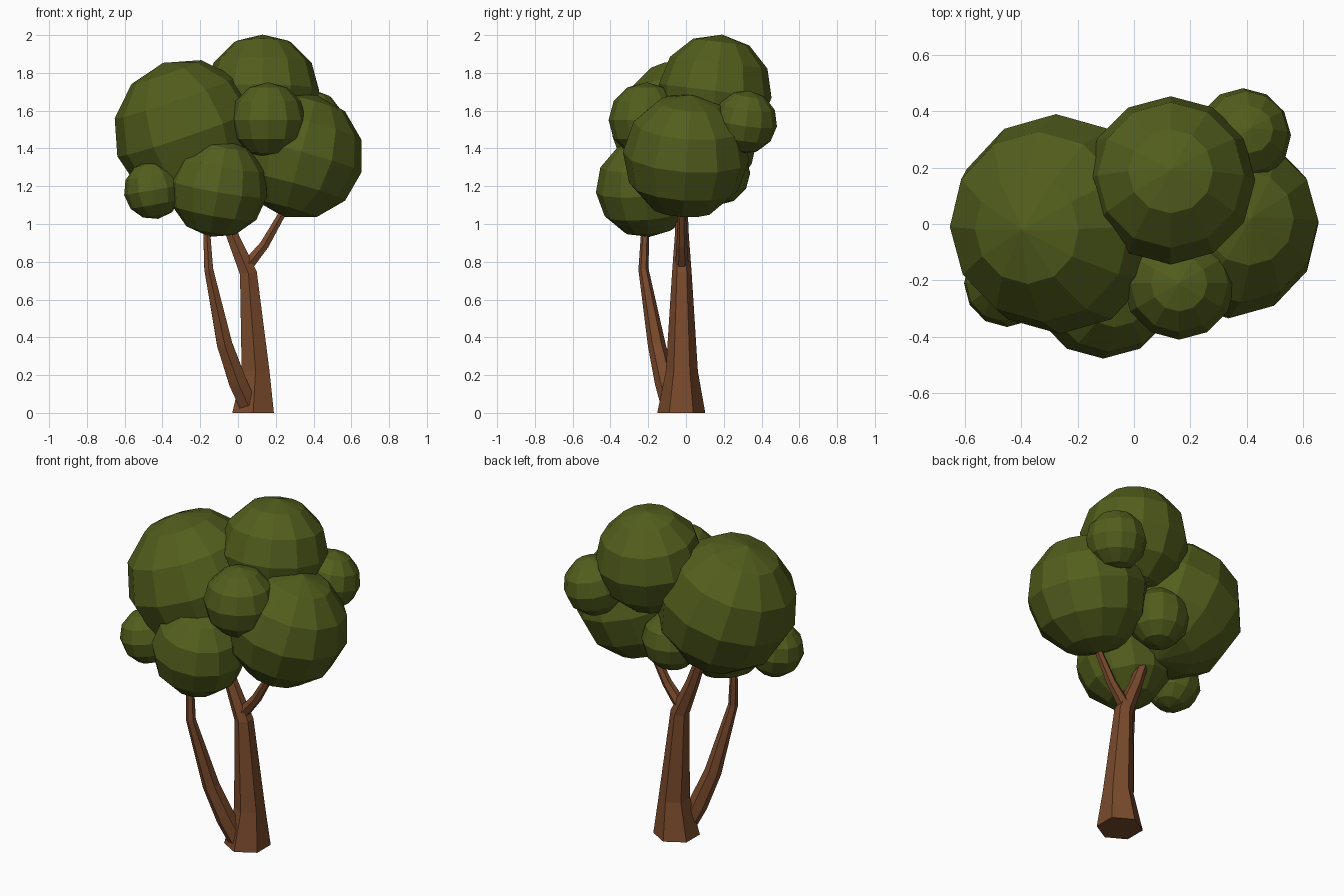
import bpy, bmesh
from math import radians, cos, sin, pi
from mathutils import Vector, Matrix, Euler

if "Cube" in bpy.data.objects:
    bpy.data.objects.remove(bpy.data.objects["Cube"])


def material(name, color):
    m = bpy.data.materials.new(name)
    m.diffuse_color = (*color, 1)
    m.use_nodes = True
    m.node_tree.nodes["Principled BSDF"].inputs["Base Color"].default_value = m.diffuse_color
    return m


BARK = material("bark", (0.19, 0.068, 0.025))
LEAF = material("leaf", (0.085, 0.112, 0.012))


def add_object(name, bm, mat):
    bmesh.ops.recalc_face_normals(bm, faces=bm.faces[:])
    mesh = bpy.data.meshes.new(name)
    bm.to_mesh(mesh)
    bm.free()
    mesh.materials.append(mat)
    obj = bpy.data.objects.new(name, mesh)
    bpy.context.collection.objects.link(obj)
    return obj


def limb(name, path, flat_start=False, sides=6):
    """Tapered six-sided tube through (x, y, z, radius) points."""
    bm = bmesh.new()
    pts = [Vector(p[:3]) for p in path]
    rings = []
    for i, p in enumerate(pts):
        t = (pts[min(i + 1, len(pts) - 1)] - pts[max(i - 1, 0)]).normalized()
        if i == 0 and flat_start:
            t = Vector((0, 0, 1))
        v = Vector((0, -1, 0))
        v = (v - t * v.dot(t)).normalized()
        u = v.cross(t)
        r = path[i][3]
        rings.append([bm.verts.new(p + r * (v * cos(a) + u * sin(a)))
                      for a in (2 * pi * k / sides for k in range(sides))])
    for a, b in zip(rings, rings[1:]):
        for k in range(sides):
            n = (k + 1) % sides
            bm.faces.new((a[k], a[n], b[n], b[k]))
    bm.faces.new(rings[0])
    bm.faces.new(rings[-1])
    return add_object(name, bm, BARK)


def foliage(name, center, radius, tilt):
    """Faceted leaf ball, its pole tilted by (x, y, z) degrees."""
    bm = bmesh.new()
    rot = Euler([radians(a) for a in tilt]).to_matrix().to_4x4()
    bmesh.ops.create_uvsphere(bm, u_segments=12, v_segments=6, radius=radius,
                              matrix=Matrix.Translation(center) @ rot)
    return add_object(name, bm, LEAF)


# Trunk and its two branches
limb("trunk", [(0.08, -0.025, 0, 0.127), (0.093, -0.022, 0.22, 0.085),
               (0.055, -0.022, 0.74, 0.052), (-0.03, -0.022, 0.94, 0.037),
               (-0.085, -0.022, 1.1, 0.03)], flat_start=True)
limb("right_branch", [(0.025, -0.022, 0.75, 0.038), (0.14, -0.022, 0.89, 0.028),
                      (0.26, -0.022, 1.1, 0.02)])
limb("left_branch", [(0.05, -0.08, 0.05, 0.055), (0.0, -0.11, 0.16, 0.055),
                     (-0.07, -0.155, 0.36, 0.047), (-0.155, -0.225, 0.76, 0.027),
                     (-0.168, -0.215, 1.0, 0.02)])

# Leaf balls: name, center, radius, tilt
for args in [
    ("crown_left", (-0.27, 0.0, 1.485), 0.39, (3, -19, 0)),
    ("crown_top", (0.13, 0.155, 1.705), 0.3, (-7, 0, 0)),
    ("crown_right", (0.33, 0.0, 1.36), 0.335, (-4, 15, 0)),
    ("crown_front_low", (-0.105, -0.215, 1.19), 0.263, (5, 10, 0)),
    ("crown_front_small", (0.16, -0.21, 1.55), 0.2, (0, 0, 0)),
    ("crown_left_small", (-0.45, -0.21, 1.18), 0.155, (0, -10, 0)),
    ("crown_back_right_small", (0.39, 0.315, 1.54), 0.168, (-8, 8, 0)),
    ("crown_back_small", (-0.03, 0.17, 1.27), 0.17, (0, 0, 0)),
]:
    foliage(*args)
